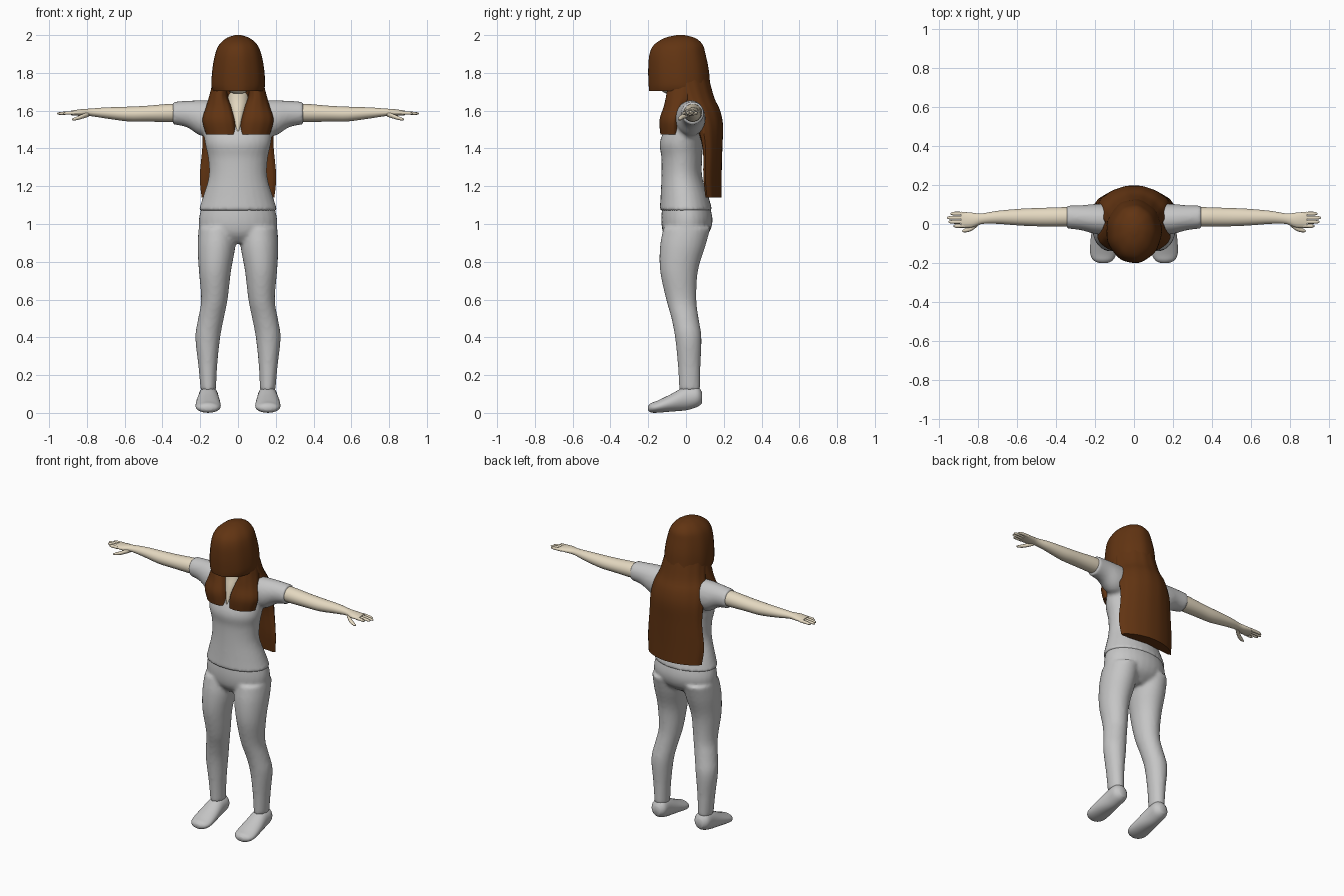
import bpy
import bmesh
import math
from mathutils import Vector

cube = bpy.data.objects.get("Cube")
if cube:
    bpy.data.objects.remove(cube, do_unlink=True)


def material(name, colour):
    mat = bpy.data.materials.new(name)
    mat.use_nodes = True
    mat.diffuse_color = (*colour, 1)
    mat.node_tree.nodes["Principled BSDF"].inputs["Base Color"].default_value = (*colour, 1)
    return mat


grey = material("grey cloth", (.56, .56, .56))
skin = material("pale skin", (.78, .69, .53))
brown = material("brown hair", (.12, .034, .006))


def smooth_sections(sections, steps=4):
    """Catmull-Rom interpolation between the given cross-sections."""
    rows = [Vector(s) for s in sections]
    rows = [rows[0]] + rows + [rows[-1]]
    result = []
    for a, b, c, d in zip(rows, rows[1:], rows[2:], rows[3:]):
        for i in range(steps):
            t = i / steps
            result.append(b + (c - a) * t / 2
                          + (a - b * 2.5 + c * 2 - d / 2) * t ** 2
                          + (b * 3 - a - c * 3 + d) * t ** 3 / 2)
    return result + [rows[-1]]


def loft(bm, axis, sections, sign=1, sides=28, bend=0, ripple=0, waves=9):
    """Sections are (position on axis, two centres, two radii)."""
    others = [i for i in range(3) if i != axis]
    rings = []
    for pos, ca, cb, ra, rb in smooth_sections(sections):
        ring = []
        for i in range(sides):
            angle = math.tau * i / sides
            swell = 1 + ripple * math.cos(waves * angle)
            p = Vector((0, 0, 0))
            p[axis] = pos
            p[others[0]] = ca + max(ra, .001) * math.cos(angle) * swell
            p[others[1]] = cb + max(rb, .001) * math.sin(angle) * swell
            p.y += bend * p.x ** 2
            p.x *= sign
            ring.append(bm.verts.new(p))
        rings.append(ring)
    for low, high in zip(rings, rings[1:]):
        for i in range(sides):
            j = (i + 1) % sides
            bm.faces.new((low[i], low[j], high[j], high[i]))
    bm.faces.new(rings[0])
    bm.faces.new(rings[-1])


def both(bm, axis, sections, **options):
    for sign in (1, -1):
        loft(bm, axis, sections, sign, **options)


def finish(name, bm, mat, fuse=0):
    """Make the object; fuse blends overlapping volumes into one skin."""
    bmesh.ops.recalc_face_normals(bm, faces=bm.faces)
    mesh = bpy.data.meshes.new(name)
    bm.to_mesh(mesh)
    bm.free()
    obj = bpy.data.objects.new(name, mesh)
    bpy.context.collection.objects.link(obj)
    mesh.materials.append(mat)
    bpy.ops.object.select_all(action="DESELECT")
    obj.select_set(True)
    bpy.context.view_layer.objects.active = obj
    if fuse:
        remesh = obj.modifiers.new("Fuse", "REMESH")
        remesh.mode = "VOXEL"
        remesh.voxel_size = fuse
        remesh.use_smooth_shade = True
        relax = obj.modifiers.new("Relax", "SMOOTH")
        relax.factor = .5
        relax.iterations = 4
        for face in mesh.polygons:
            face.use_smooth = True
    else:
        bpy.ops.object.shade_smooth_by_angle(angle=math.radians(50))
    return obj


# Trousers: hips fused with both legs
bm = bmesh.new()
loft(bm, 2, [(.9, 0, -.01, .1, .07), (.95, 0, 0, .19, .12),
             (1.02, 0, .005, .208, .136), (1.1, 0, 0, .19, .125)])
both(bm, 2, [(.12, .157, .02, .041, .056), (.25, .16, .017, .05, .06),
             (.4, .16, .012, .066, .07), (.5, .143, -.005, .068, .072),
             (.6, .125, -.025, .07, .08), (.75, .122, -.037, .085, .1),
             (.88, .114, -.018, .1, .12), (.98, .11, .005, .098, .125)])
finish("trousers", bm, grey, .011)

# Shirt: torso fused with short sleeves
bm = bmesh.new()
loft(bm, 2, [(1.07, 0, 0, .21, .14), (1.14, 0, -.007, .187, .128),
             (1.25, 0, -.022, .155, .108), (1.35, 0, -.022, .158, .108),
             (1.43, 0, -.024, .175, .115), (1.52, 0, 0, .18, .105),
             (1.6, 0, .02, .16, .085), (1.665, 0, .02, .08, .06)])
both(bm, 0, [(.08, .02, 1.56, .08, .09), (.19, .025, 1.56, .078, .095),
             (.27, .032, 1.582, .064, .07), (.345, .036, 1.587, .059, .06)])
finish("shirt", bm, grey, .011)

# Shoes
bm = bmesh.new()
both(bm, 1, [(.086, .155, .08, .025, .028), (.06, .156, .086, .05, .054),
             (0, .157, .077, .054, .063), (-.08, .158, .053, .064, .046),
             (-.15, .158, .033, .066, .032), (-.185, .158, .027, .05, .025),
             (-.2, .157, .025, .02, .012)])
finish("shoes", bm, grey)

# Bare arms running to the palms
bm = bmesh.new()
both(bm, 0, [(.3, .036, 1.588, .048, .046), (.36, .036, 1.588, .05, .048),
             (.48, .035, 1.584, .047, .042), (.58, .035, 1.582, .043, .039),
             (.7, .034, 1.588, .033, .029), (.78, .027, 1.591, .027, .02),
             (.83, .02, 1.59, .038, .018), (.885, .022, 1.588, .041, .012)])
finish("arms", bm, skin)

# Fingers spread from the palm, and a lower thumb
bm = bmesh.new()
for row, tip in enumerate((.925, .95, .957, .94)):
    y = -.01 + row * .021
    both(bm, 0, [(.865, y, 1.588, .009, .01), (.91, y, 1.587, .01, .009),
                 (tip - .01, y, 1.585, .008, .007), (tip, y, 1.584, .003, .003)], sides=10)
both(bm, 0, [(.79, .012, 1.582, .014, .014), (.83, -.02, 1.567, .014, .012),
             (.865, -.033, 1.556, .01, .008), (.88, -.036, 1.553, .003, .003)], sides=10)
finish("fingers", bm, skin)

# Neck with open neckline, and the head beneath the hair
bm = bmesh.new()
loft(bm, 2, [(1.49, 0, -.09, .008, .03), (1.59, 0, -.052, .042, .05),
             (1.66, 0, -.02, .06, .062), (1.76, 0, -.01, .058, .06)])
loft(bm, 2, [(1.69, 0, -.08, .02, .025), (1.715, 0, -.065, .06, .07),
             (1.8, 0, -.05, .09, .1), (1.9, 0, -.05, .07, .08)])
finish("neck_and_head", bm, skin)

# Hair cap falling over the face
bm = bmesh.new()
loft(bm, 2, [(1.705, 0, -.03, .135, .165), (1.74, 0, -.035, .142, .163),
             (1.82, 0, -.04, .137, .16), (1.9, 0, -.045, .122, .148),
             (1.95, 0, -.04, .1, .128), (1.985, 0, -.032, .06, .08),
             (2, 0, -.03, .015, .02)], sides=40, ripple=.01)
finish("hair_cap", bm, brown)

# Long hair down the back
bm = bmesh.new()
loft(bm, 2, [(1.14, 0, .152, .19, .036), (1.25, 0, .147, .2, .042),
             (1.4, 0, .143, .187, .05), (1.52, 0, .125, .185, .072),
             (1.6, 0, .09, .175, .092), (1.67, 0, .05, .15, .1),
             (1.78, 0, .01, .13, .11)],
     sides=56, bend=-1.1, ripple=.012, waves=14)
finish("back_hair", bm, brown)

# Front locks resting on the chest
bm = bmesh.new()
both(bm, 2, [(1.475, .088, -.095, .08, .046), (1.55, .103, -.1, .084, .048),
             (1.62, .102, -.072, .066, .055), (1.68, .103, -.045, .048, .07),
             (1.76, .09, -.03, .04, .07)],
     sides=40, bend=1, ripple=.015, waves=10)
finish("front_locks", bm, brown)
